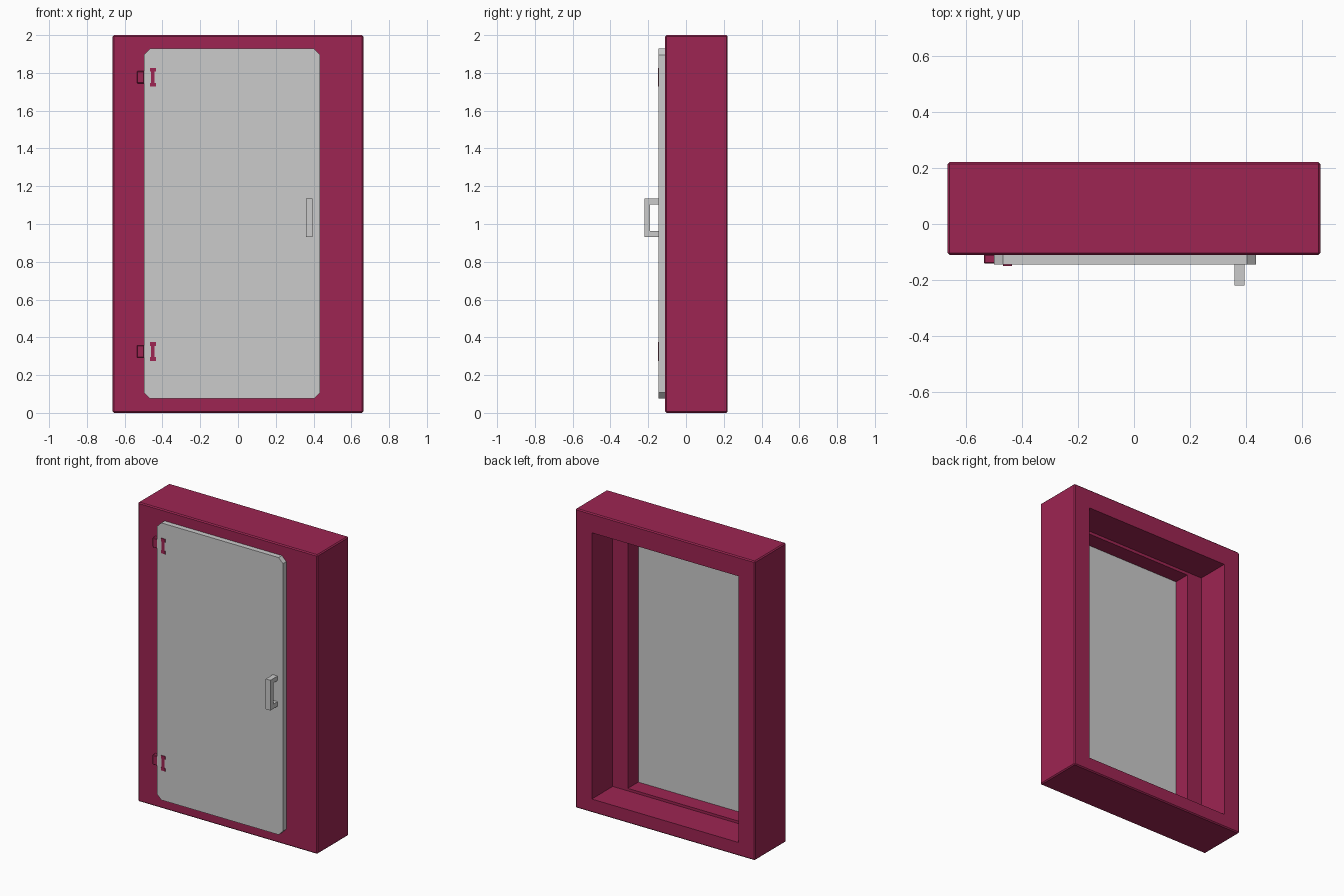
import bpy, bmesh

if "Cube" in bpy.data.objects:
    bpy.data.objects.remove(bpy.data.objects["Cube"])

red = bpy.data.materials.new("crimson_paint")
red.diffuse_color = (0.34, 0.018, 0.085, 1)
red.use_nodes = True
red.node_tree.nodes["Principled BSDF"].inputs["Base Color"].default_value = red.diffuse_color


def finish(name, bm, mat=None):
    bmesh.ops.recalc_face_normals(bm, faces=bm.faces)
    me = bpy.data.meshes.new(name)
    bm.to_mesh(me)
    bm.free()
    ob = bpy.data.objects.new(name, me)
    bpy.context.collection.objects.link(ob)
    if mat:
        me.materials.append(mat)
    return ob


def box(name, x0, x1, y0, y1, z0, z1, mat=None, bevel=0):
    bm = bmesh.new()
    bmesh.ops.create_cube(bm, size=1)
    for v in bm.verts:
        v.co = ((x0, x1)[v.co.x > 0], (y0, y1)[v.co.y > 0], (z0, z1)[v.co.z > 0])
    if bevel:
        bmesh.ops.bevel(bm, geom=bm.edges[:], offset=bevel, segments=1, affect='EDGES')
    return finish(name, bm, mat)


def prism(name, profile, axis, a, b, mat=None):
    # Extrude a 2D profile along x (profile in y, z) or y (profile in x, z)
    bm = bmesh.new()
    place = (lambda p: (a, p[0], p[1])) if axis == 'x' else (lambda p: (p[0], a, p[1]))
    face = bm.faces.new([bm.verts.new(place(p)) for p in profile])
    new = bmesh.ops.extrude_face_region(bm, geom=[face])['geom']
    step = (b - a, 0, 0) if axis == 'x' else (0, b - a, 0)
    bmesh.ops.translate(bm, vec=step, verts=[g for g in new if isinstance(g, bmesh.types.BMVert)])
    return finish(name, bm, mat)


# Door frame: rectangular rings joined into a closed, stepped tube
FRONT, STEP, BACK = -0.11, 0.0, 0.221
outer = (-0.664, 0.664, 0.0, 2.0)
recess = (-0.542, 0.542, 0.09, 1.87)
opening = (-0.43, 0.43, 0.107, 1.85)
bm = bmesh.new()
rings = []
for (x0, x1, z0, z1), y in [(outer, FRONT), (outer, BACK), (recess, BACK),
                            (recess, STEP), (opening, STEP), (opening, FRONT)]:
    rings.append([bm.verts.new((x, y, z)) for x, z in
                  [(x0, z0), (x1, z0), (x1, z1), (x0, z1)]])
for i, r in enumerate(rings):
    s = rings[(i + 1) % len(rings)]
    for k in range(4):
        bm.faces.new([r[k], r[(k + 1) % 4], s[(k + 1) % 4], s[k]])
shell = set(rings[0] + rings[1])
edges = [e for e in bm.edges if all(v in shell for v in e.verts)]
bmesh.ops.bevel(bm, geom=edges, offset=0.007, segments=1, affect='EDGES')
finish("door_frame", bm, red)

# Door leaf with clipped corners
x0, x1, z0, z1, c = -0.498, 0.434, 0.075, 1.928, 0.032
prism("door_leaf", [(x0 + c, z0), (x1 - c, z0), (x1, z0 + c), (x1, z1 - c),
                    (x1 - c, z1), (x0 + c, z1), (x0, z1 - c), (x0, z0 + c)],
      'y', -0.145, FRONT)

# U-shaped pull handle
prism("door_handle", [(-0.145, 0.932), (-0.22, 0.932), (-0.22, 1.134), (-0.145, 1.134),
                      (-0.145, 1.104), (-0.19, 1.104), (-0.19, 0.963), (-0.145, 0.963)],
      'x', 0.359, 0.394)

# Hinges: bracket on the frame, pin with end caps set into the door
for label, z in (("lower", 0.325), ("upper", 1.777)):
    box(label + "_hinge_bracket", -0.535, -0.495, -0.141, FRONT + 0.002,
        z - 0.033, z + 0.033, red, 0.004)
    box(label + "_hinge_pin", -0.461, -0.441, -0.148, -0.13, z - 0.036, z + 0.036, red)
    for end, s in (("bottom", -1), ("top", 1)):
        za, zb = sorted((z + s * 0.03, z + s * 0.05))
        box(f"{label}_hinge_{end}_cap", -0.467, -0.435, -0.149, -0.13, za, zb, red)
